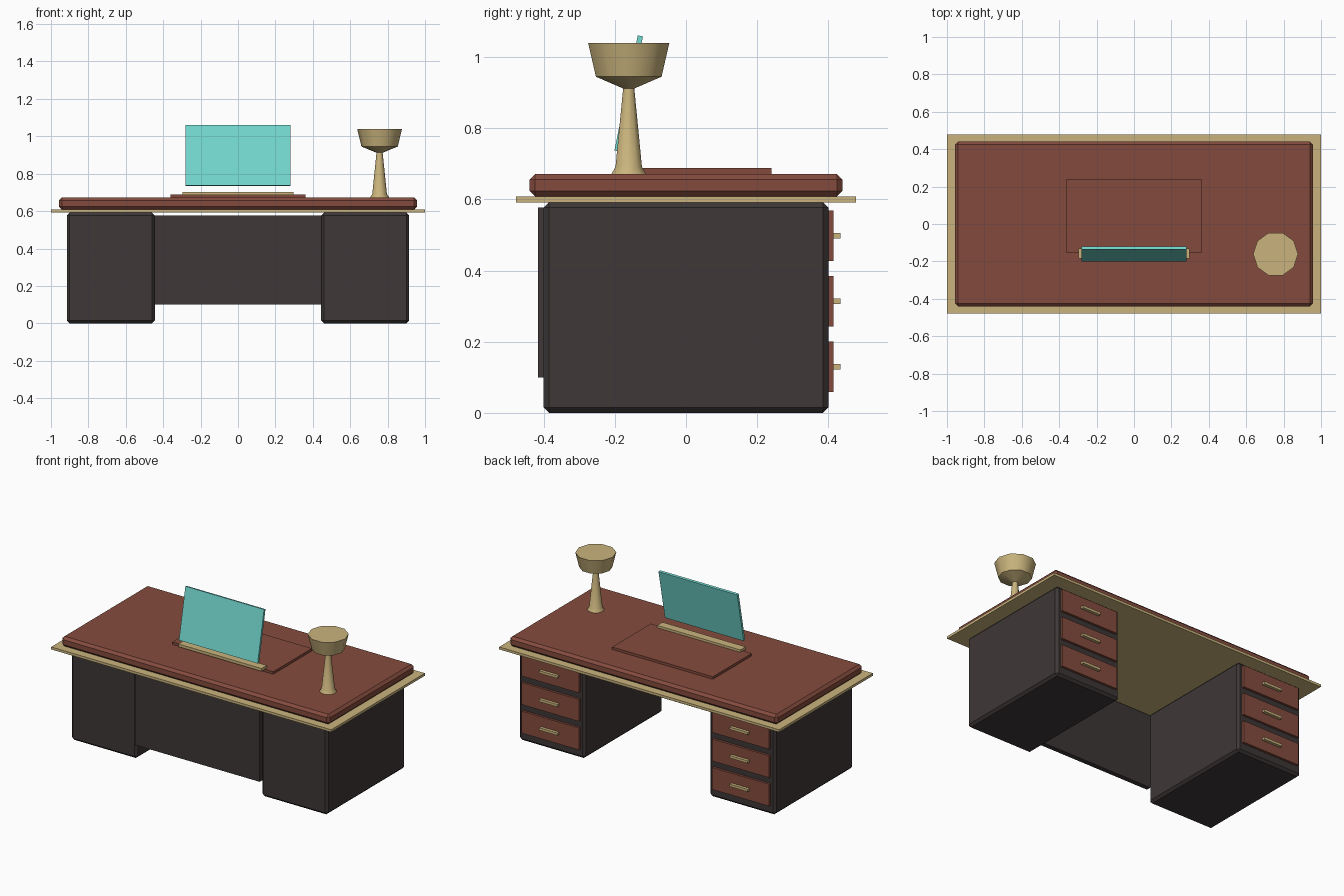
import bpy, bmesh, math

if "Cube" in bpy.data.objects:
    bpy.data.objects.remove(bpy.data.objects["Cube"])


def material(name, rgb):
    m = bpy.data.materials.new(name)
    lin = [((c / 255 + 0.055) / 1.055) ** 2.4 for c in rgb]
    m.diffuse_color = (*lin, 1)
    m.use_nodes = True
    m.node_tree.nodes["Principled BSDF"].inputs["Base Color"].default_value = m.diffuse_color
    return m


WOOD = material("red_wood", (132, 75, 61))
GOLD = material("brass", (202, 180, 125))
DARK = material("dark_panel", (62, 55, 55))
TEAL = material("teal_screen", (116, 218, 208))


def box(name, x, y, z, mat, bevel=0.0):
    """Box from (min, max) ranges, with an optional chamfer."""
    bm = bmesh.new()
    bmesh.ops.create_cube(bm, size=1)
    for v in bm.verts:
        v.co = [(r[0] + r[1]) / 2 + c * (r[1] - r[0]) for c, r in zip(v.co, (x, y, z))]
    if bevel:
        bmesh.ops.bevel(bm, geom=bm.edges[:], offset=bevel, segments=1, affect='EDGES')
    me = bpy.data.meshes.new(name)
    bm.to_mesh(me)
    bm.free()
    me.materials.append(mat)
    ob = bpy.data.objects.new(name, me)
    bpy.context.collection.objects.link(ob)
    return ob


# Desk top: brass sheet under a chamfered wooden slab
box("brass_trim", (-1, 1), (-0.478, 0.478), (0.592, 0.608), GOLD)
box("desk_top", (-0.958, 0.958), (-0.44, 0.44), (0.608, 0.672), WOOD, 0.016)

# Pedestals with three drawers each on the back side
for side, cx in (("left", -0.68), ("right", 0.68)):
    box(side + "_pedestal", (cx - 0.235, cx + 0.235), (-0.4, 0.4), (0, 0.592), DARK, 0.015)
    for i in range(3):
        cz = 0.13 + 0.184 * i
        box(f"{side}_drawer_{i}", (cx - 0.205, cx + 0.205), (0.39, 0.415),
            (cz - 0.071, cz + 0.071), WOOD)
        box(f"{side}_handle_{i}", (cx - 0.065, cx + 0.065), (0.413, 0.434),
            (cz - 0.008, cz + 0.008), GOLD)

# Front panel between the pedestals
box("front_panel", (-0.446, 0.446), (-0.416, -0.385), (0.1, 0.577), DARK)

# Desk pad, screen base and tilted screen
box("desk_pad", (-0.36, 0.36), (-0.155, 0.24), (0.665, 0.688), WOOD)
box("screen_base", (-0.297, 0.297), (-0.184, -0.13), (0.685, 0.703), GOLD)
screen = box("screen", (-0.281, 0.281), (-0.0075, 0.0075), (-0.165, 0.165), TEAL)
screen.location = (0, -0.161, 0.898)
screen.rotation_euler = (-0.2, 0, 0)

# Ten-sided lamp turned from a profile of (radius, height)
profile = [(0.052, 0.67), (0.039, 0.692), (0.0165, 0.912), (0.097, 0.945), (0.12, 1.04)]
bm = bmesh.new()
N = 10
rings = [[bm.verts.new((r * math.cos(math.tau * k / N), r * math.sin(math.tau * k / N), z))
          for k in range(N)] for r, z in profile]
for a, b in zip(rings, rings[1:]):
    for k in range(N):
        j = (k + 1) % N
        bm.faces.new((a[k], a[j], b[j], b[k]))
bm.faces.new(rings[-1])
bm.faces.new(rings[0][::-1])
me = bpy.data.meshes.new("lamp")
bm.to_mesh(me)
bm.free()
me.materials.append(GOLD)
lamp = bpy.data.objects.new("lamp", me)
lamp.location = (0.757, -0.161, 0)
bpy.context.collection.objects.link(lamp)
bpy.context.view_layer.objects.active = lamp
lamp.select_set(True)
bpy.ops.object.shade_smooth_by_angle(angle=math.radians(40))
